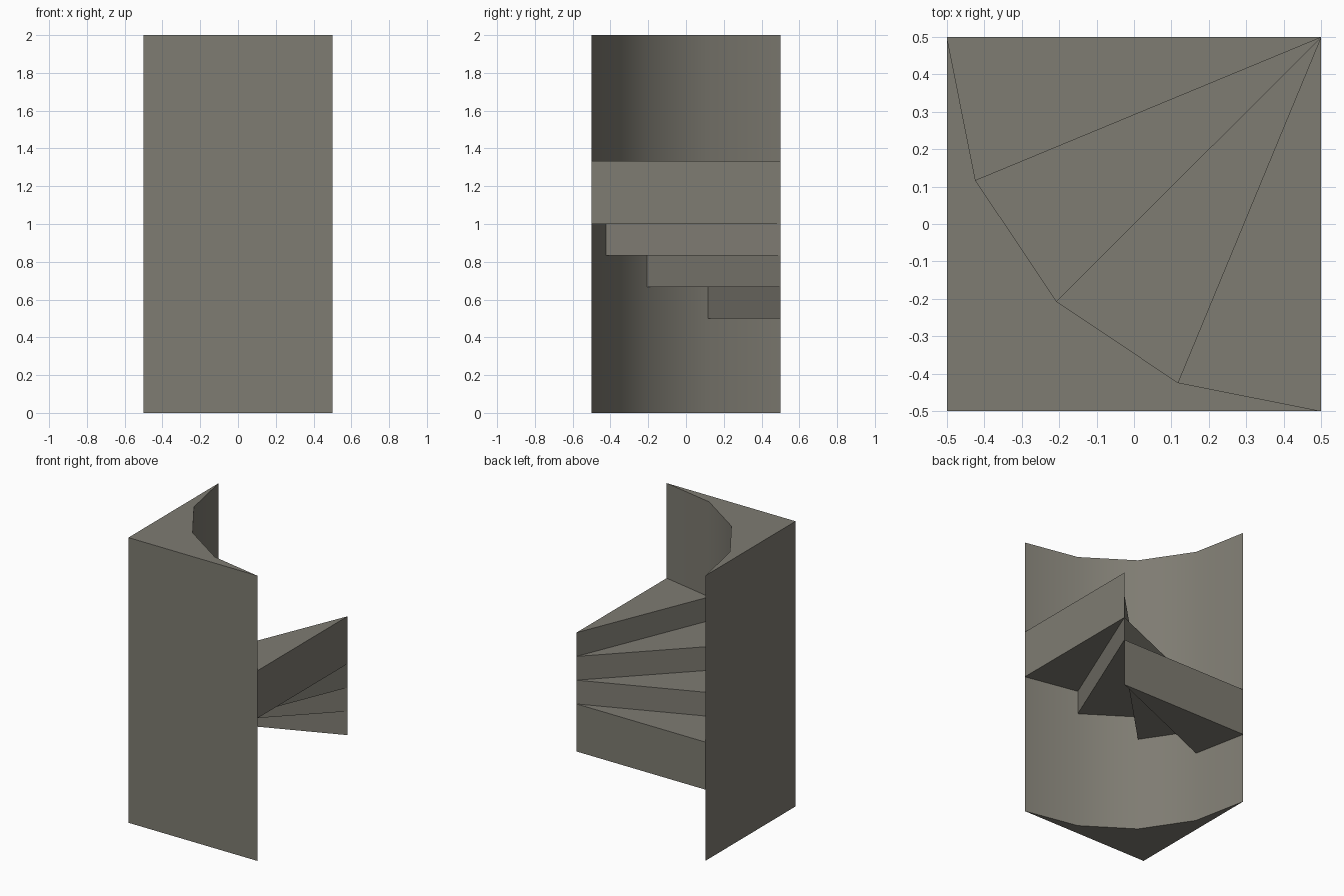
import bpy, bmesh, math

if "Cube" in bpy.data.objects:
    bpy.data.objects.remove(bpy.data.objects["Cube"])

# one warm grey stone colour
stone = bpy.data.materials.new("warm_grey_stone")
stone.diffuse_color = (0.21, 0.2, 0.168, 1)
stone.use_nodes = True
stone.node_tree.nodes["Principled BSDF"].inputs["Base Color"].default_value = stone.diffuse_color

STEPS = 4
PIVOT = (0.5, 0.5)
RISE = 1 / 6


def arc_point(i):
    """Point on the quarter circle around the stair pivot."""
    a = math.pi + i * math.pi / 2 / STEPS
    return (PIVOT[0] + math.cos(a), PIVOT[1] + math.sin(a))


def prism(name, outline, z0, z1):
    """Extrude a flat outline from z0 to z1."""
    bm = bmesh.new()
    face = bm.faces.new([bm.verts.new((x, y, z0)) for x, y in outline])
    top = bmesh.ops.extrude_face_region(bm, geom=[face])["geom"]
    bmesh.ops.translate(bm, vec=(0, 0, z1 - z0),
                        verts=[g for g in top if isinstance(g, bmesh.types.BMVert)])
    bmesh.ops.recalc_face_normals(bm, faces=bm.faces)
    mesh = bpy.data.meshes.new(name)
    bm.to_mesh(mesh)
    bm.free()
    mesh.materials.append(stone)
    obj = bpy.data.objects.new(name, mesh)
    bpy.context.collection.objects.link(obj)
    return obj


# corner wall with a rounded inner side
arc = [arc_point(i) for i in range(STEPS + 1)]
wall = prism("corner_wall", [(-0.5, -0.5)] + arc[::-1], 0, 2)
bpy.context.view_layer.objects.active = wall
wall.select_set(True)
bpy.ops.object.shade_smooth_by_angle(angle=math.radians(30))

# winding wedge steps, each two risers thick
for i in range(STEPS):
    z = 0.5 + i * RISE
    prism(f"step_{i + 1}", [PIVOT, arc[i], arc[i + 1]], z, z + 2 * RISE)
